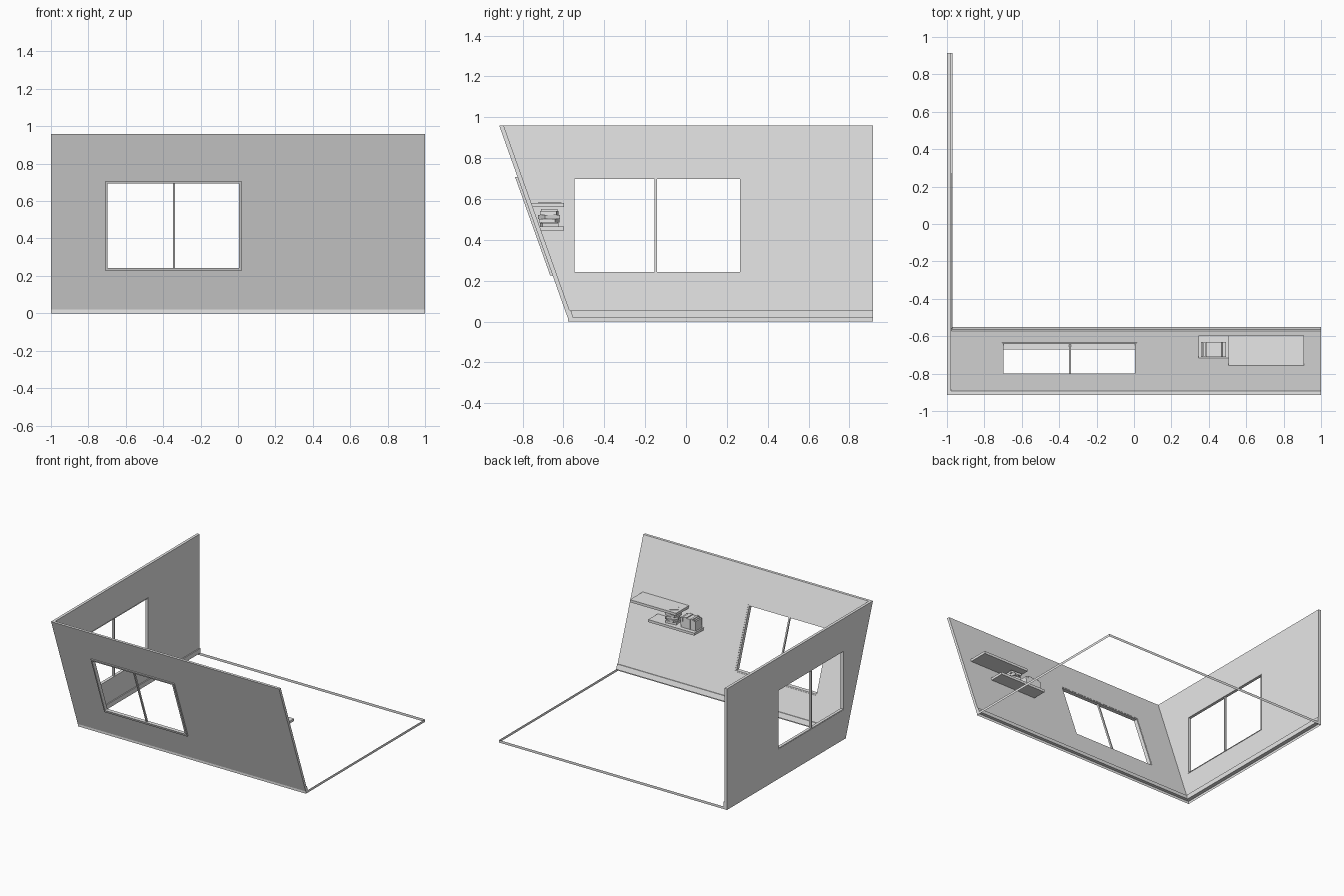
import bpy, bmesh, math
from mathutils import Matrix, Vector

cube = bpy.data.objects.get("Cube")
if cube:
    bpy.data.objects.remove(cube, do_unlink=True)

grey = bpy.data.materials.new("plain_grey")
grey.use_nodes = True
grey.diffuse_color = (0.8, 0.8, 0.8, 1)
grey.node_tree.nodes["Principled BSDF"].inputs["Base Color"].default_value = (0.8, 0.8, 0.8, 1)

BASE, TOP, THICK = 0.02, 0.96, 0.022
BACK = 0.915


def lean(z):
    """Outer y of the sloping front wall at height z."""
    return -0.58 - (z - BASE) * (BACK - 0.58) / (TOP - BASE)


# Wall spaces: along the wall, height, depth inward from the outer face
def on_front(u, v, d):
    return Vector((u, lean(v) + d, v))


def on_side(u, v, d):
    return Vector((-1 + d, u, v))


def finish(name, bm):
    bmesh.ops.recalc_face_normals(bm, faces=bm.faces)
    mesh = bpy.data.meshes.new(name)
    bm.to_mesh(mesh)
    bm.free()
    mesh.materials.append(grey)
    obj = bpy.data.objects.new(name, mesh)
    bpy.context.collection.objects.link(obj)
    return obj


def rect(u0, u1, v0, v1):
    return [(u0, v0), (u1, v0), (u1, v1), (u0, v1)]


def panel(name, space, outer, d0, d1, hole=None):
    """A slab on a wall, with an optional four-cornered opening."""
    bm = bmesh.new()
    loops = [[[bm.verts.new(space(u, v, d)) for u, v in loop] for d in (d0, d1)]
             for loop in (outer, hole) if loop]
    for near, far in loops:
        for i in range(4):
            j = (i + 1) % 4
            bm.faces.new((near[i], near[j], far[j], far[i]))
    for side in (0, 1):
        rim = loops[0][side]
        if hole:
            gap = loops[1][side]
            for i in range(4):
                j = (i + 1) % 4
                bm.faces.new((rim[i], rim[j], gap[j], gap[i]))
        else:
            bm.faces.new(rim)
    return finish(name, bm)


def box(name, lo, hi, turn=0.0, tilt=0.0):
    lo, hi = Vector(lo), Vector(hi)
    bm = bmesh.new()
    bmesh.ops.create_cube(bm, size=1)
    place = (Matrix.Translation((lo + hi) / 2) @ Matrix.Rotation(turn, 4, 'Z')
             @ Matrix.Rotation(tilt, 4, 'Y') @ Matrix.Diagonal((*(hi - lo), 1)))
    bm.transform(place)
    return finish(name, bm)


# Walls with window openings
front_hole = rect(-0.705, 0.015, 0.235, 0.705)
side_hole = rect(-0.555, 0.272, 0.237, 0.703)
panel("front_wall", on_front, rect(-1, 1, BASE, TOP), 0, THICK, front_hole)
panel("side_wall", on_side,
      [(lean(BASE), BASE), (BACK, BASE), (BACK, TOP), (lean(TOP), TOP)],
      0, THICK, side_hole)

# Window frames and centre bars
panel("front_window_frame", on_front, rect(-0.708, 0.02, 0.225, 0.708),
      -0.012, THICK - 0.002, rect(-0.698, 0.005, 0.243, 0.695))
panel("front_window_bar", on_front, rect(-0.348, -0.337, 0.243, 0.695), 0, 0.014)
panel("side_window_frame", on_side, side_hole, 0.002, THICK + 0.003,
      rect(-0.546, 0.264, 0.242, 0.699))
panel("side_window_bar", on_side, rect(-0.154, -0.142, 0.242, 0.699), 0.004, 0.018)

# Skirting boards
panel("front_skirting", on_front, rect(-0.975, 1, BASE, 0.057), THICK, THICK + 0.006)
panel("side_skirting", on_side, rect(-0.56, BACK, BASE, 0.057), THICK, THICK + 0.008)

# Thin open floor edge
bm = bmesh.new()
corners = rect(-1, 1, -0.577, BACK)
low, high = ([bm.verts.new((x, y, z)) for x, y in corners] for z in (0, BASE))
for i in range(4):
    j = (i + 1) % 4
    bm.faces.new((low[i], low[j], high[j], high[i]))
finish("floor_edge", bm)


# Shelves cut to follow the sloping wall
def shelf(name, x0, x1, z0, z1):
    front = -0.597
    profile = [(front, z0), (front, z1), (lean(z1) + THICK, z1), (lean(z0) + THICK, z0)]
    panel(name, lambda y, z, x: Vector((x, y, z)), profile, x0, x1)


shelf("upper_shelf", 0.505, 0.91, 0.56, 0.58)
shelf("lower_shelf", 0.345, 0.75, 0.445, 0.465)

# Standing books
x = 0.357
for i, (width, height) in enumerate([(0.012, 0.075), (0.012, 0.08), (0.018, 0.085),
                                     (0.03, 0.08), (0.03, 0.085), (0.02, 0.075)]):
    box(f"standing_book_{i + 1}", (x, -0.71, 0.465), (x + width, -0.63, 0.465 + height),
        tilt=math.radians(5) if i == 5 else 0)
    x += width + 0.002

# Stacked books, each turned a little
for i, turn in enumerate((8, -14, 22, -6)):
    z = 0.465 + i * 0.019
    box(f"stacked_book_{i + 1}", (0.535, -0.71, z), (0.625, -0.63, z + 0.018),
        turn=math.radians(turn))

# Flat book on the upper shelf
box("flat_book", (0.54, -0.71, 0.57), (0.62, -0.625, 0.583), turn=math.radians(30))
